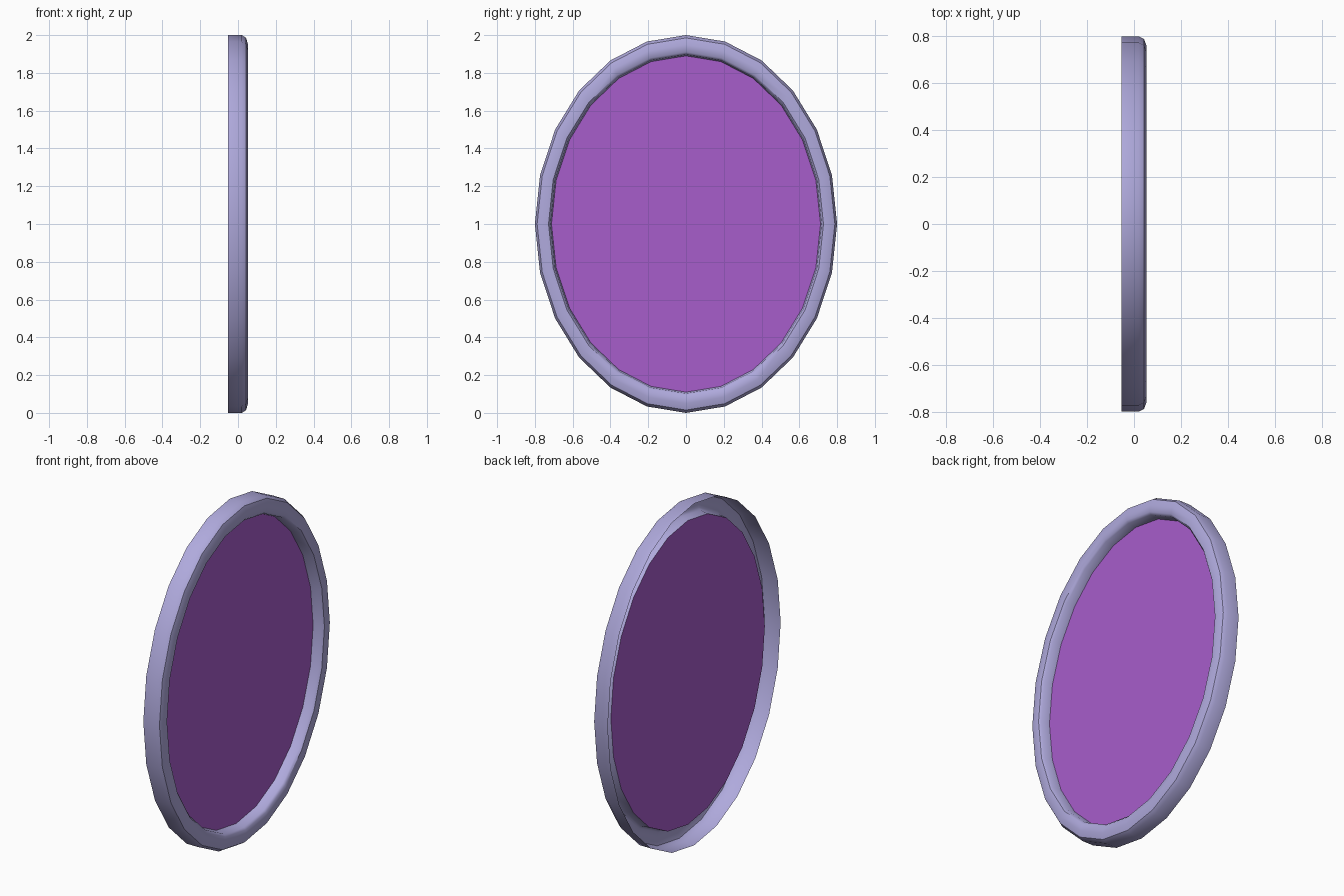
import bpy, bmesh, math

if "Cube" in bpy.data.objects:
    bpy.data.objects.remove(bpy.data.objects["Cube"])

SIDES, RY, RZ = 24, 0.8, 1.0


def oval(bm, x, f):
    """One 24-sided oval loop at depth x, scaled by f."""
    angles = [2 * math.pi * i / SIDES for i in range(SIDES)]
    return [bm.verts.new((x, RY * f * math.cos(a), 1 + RZ * f * math.sin(a))) for a in angles]


def finish(bm, name, color):
    mesh = bpy.data.meshes.new(name)
    bm.to_mesh(mesh)
    bm.free()
    obj = bpy.data.objects.new(name, mesh)
    bpy.context.collection.objects.link(obj)
    mat = bpy.data.materials.new(name + "_color")
    mat.diffuse_color = color
    mat.use_nodes = True
    mat.node_tree.nodes["Principled BSDF"].inputs["Base Color"].default_value = mat.diffuse_color
    mesh.materials.append(mat)
    return obj


# Frame: open-backed rim with a rounded front lip turning in to the panel
profile = [(-0.053, 1), (0.02, 1), (0.043, 0.985), (0.053, 0.95),
           (0.050, 0.91), (0.038, 0.897), (-0.012, 0.89)]
bm = bmesh.new()
loops = [oval(bm, x, f) for x, f in profile]
for a, b in zip(loops, loops[1:]):
    for i in range(SIDES):
        j = (i + 1) % SIDES
        bm.faces.new((a[i], a[j], b[j], b[i]))
frame = finish(bm, "frame", (0.43, 0.40, 0.72, 1))
bpy.context.view_layer.objects.active = frame
frame.select_set(True)
bpy.ops.object.shade_smooth_by_angle(angle=math.radians(40))

# Panel: flat oval set back inside the frame
bm = bmesh.new()
bm.faces.new(oval(bm, -0.012, 0.89))
finish(bm, "panel", (0.39, 0.11, 0.60, 1))
